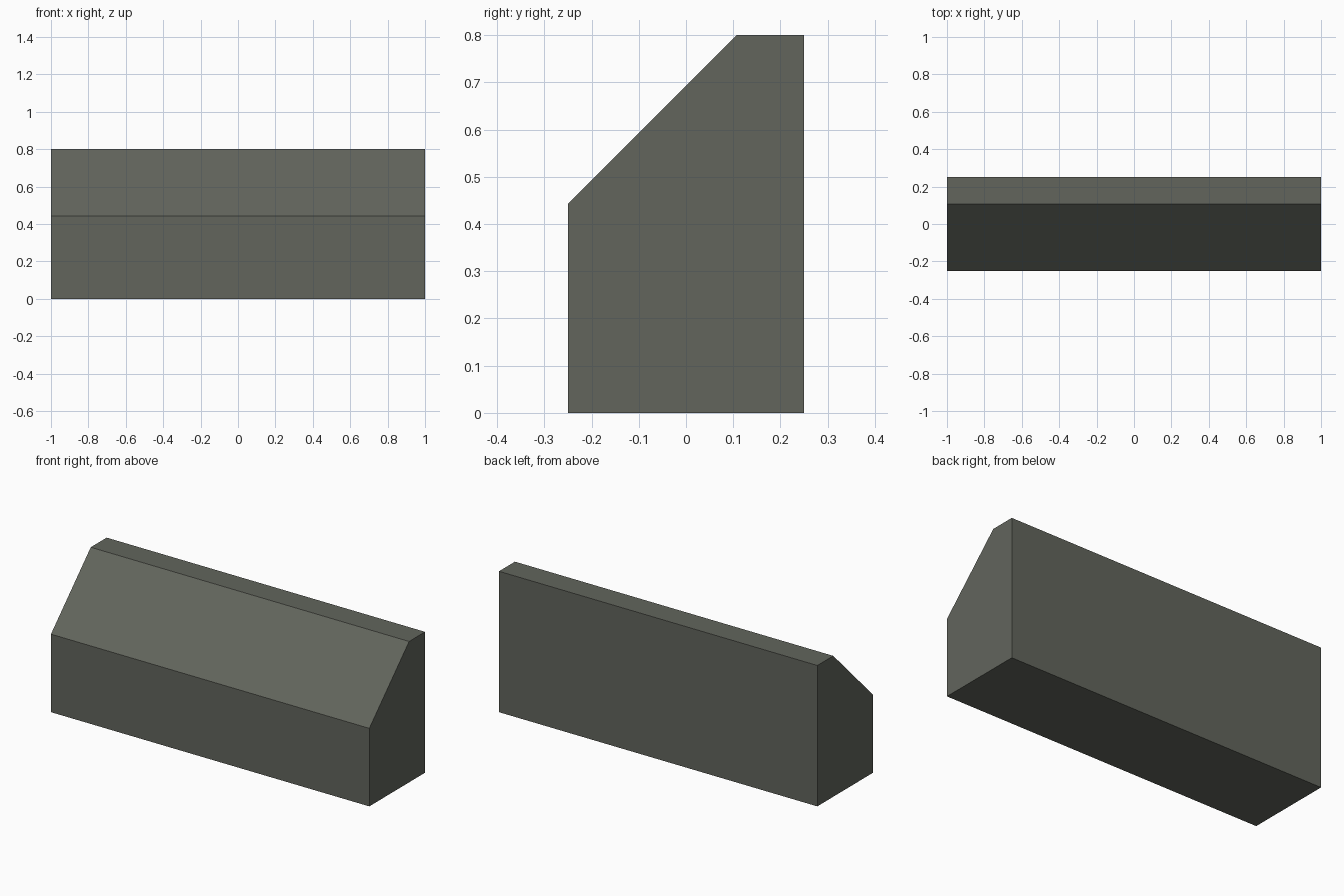
import bpy, bmesh

if "Cube" in bpy.data.objects:
    bpy.data.objects.remove(bpy.data.objects["Cube"])

# one flat grey-green colour
mat = bpy.data.materials.new("dark_olive_grey")
mat.diffuse_color = (0.122, 0.130, 0.108, 1.0)
mat.use_nodes = True
mat.node_tree.nodes["Principled BSDF"].inputs["Base Color"].default_value = mat.diffuse_color

# side profile (y, z) of the block with a chamfered front top edge
profile = [(-0.25, 0), (0.25, 0), (0.25, 0.8), (0.107, 0.8), (-0.25, 0.443)]

# extrude the profile along x
bm = bmesh.new()
end = bm.faces.new([bm.verts.new((-1, y, z)) for y, z in profile])
ext = bmesh.ops.extrude_face_region(bm, geom=[end], use_keep_orig=True)
moved = [g for g in ext["geom"] if isinstance(g, bmesh.types.BMVert)]
bmesh.ops.translate(bm, verts=moved, vec=(2, 0, 0))
bmesh.ops.recalc_face_normals(bm, faces=bm.faces)

mesh = bpy.data.meshes.new("chamfered_block")
bm.to_mesh(mesh)
bm.free()
mesh.materials.append(mat)
block = bpy.data.objects.new("chamfered_block", mesh)
bpy.context.collection.objects.link(block)
